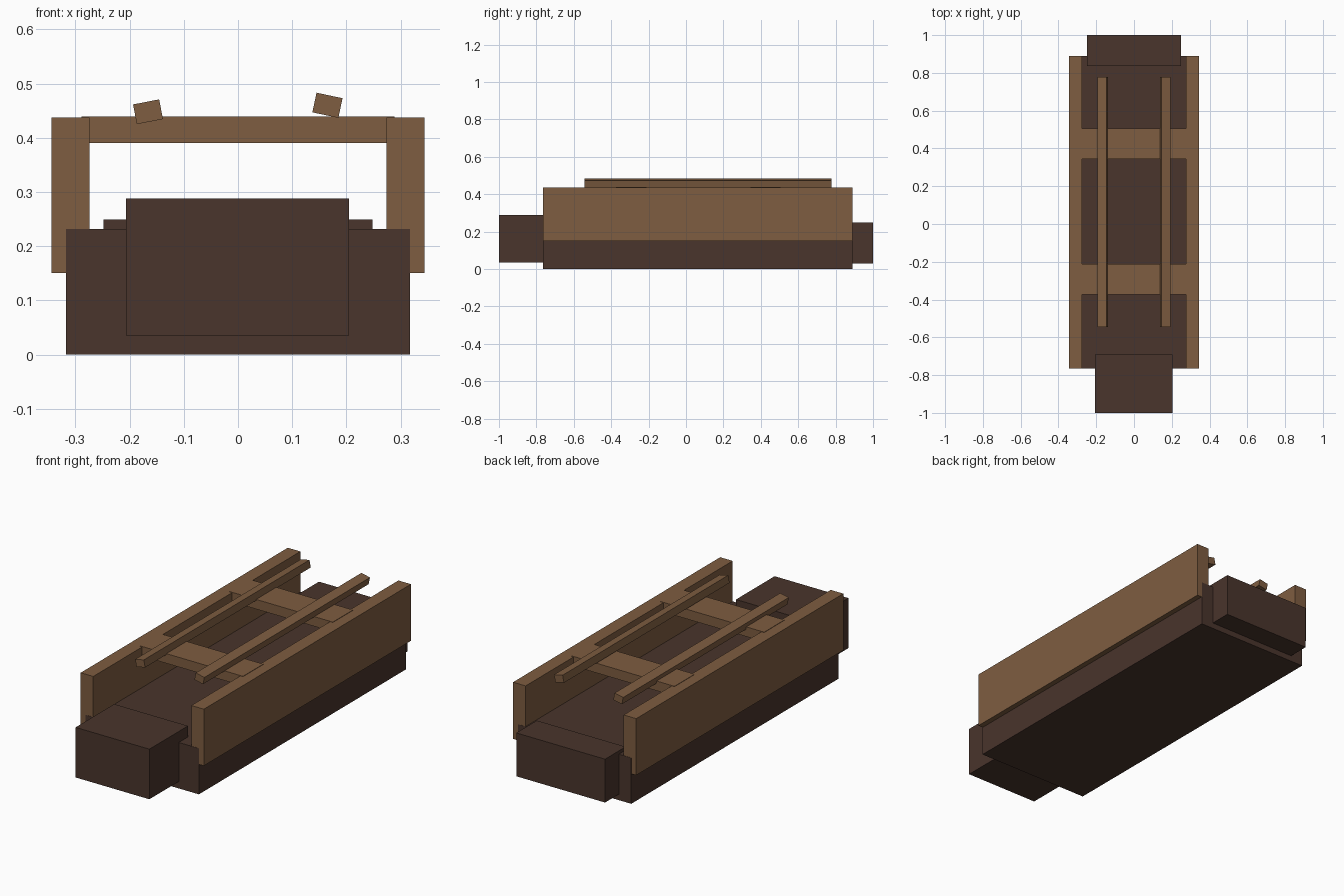
import bpy, bmesh, math

if "Cube" in bpy.data.objects:
    bpy.data.objects.remove(bpy.data.objects["Cube"])


def material(name, rgb):
    m = bpy.data.materials.new(name)
    m.diffuse_color = (*rgb, 1.0)
    m.use_nodes = True
    m.node_tree.nodes["Principled BSDF"].inputs["Base Color"].default_value = m.diffuse_color
    return m


DARK = material("dark_wood", (0.067, 0.035, 0.025))
BROWN = material("light_wood", (0.209, 0.109, 0.052))


def box(name, x, y, z, mat, tilt=0.0):
    """Box from (min, max) ranges, tilted about its own long y axis."""
    bm = bmesh.new()
    bmesh.ops.create_cube(bm, size=1.0)
    size = [r[1] - r[0] for r in (x, y, z)]
    bmesh.ops.scale(bm, vec=size, verts=bm.verts)
    mesh = bpy.data.meshes.new(name)
    bm.to_mesh(mesh)
    bm.free()
    mesh.materials.append(mat)
    ob = bpy.data.objects.new(name, mesh)
    ob.location = [(r[0] + r[1]) / 2 for r in (x, y, z)]
    ob.rotation_euler.y = math.radians(tilt)
    bpy.context.collection.objects.link(ob)
    return ob


# Solid base with a block at each end
box("base", (-0.317, 0.317), (-0.765, 0.89), (0.0, 0.232), DARK)
box("front_block", (-0.207, 0.205), (-1.0, -0.692), (0.035, 0.288), DARK)
box("back_block", (-0.248, 0.248), (0.836, 1.0), (0.03, 0.249), DARK)

# Side boards, ends a hair inside the base
for side, x in (("left", (-0.344, -0.274)), ("right", (0.274, 0.344))):
    box(side + "_side_board", x, (-0.764, 0.889), (0.151, 0.437), BROWN)

# Cross planks spanning the boards
for end, y in (("front", (-0.373, -0.211)), ("back", (0.344, 0.505))):
    box(end + "_cross_plank", (-0.289, 0.289), y, (0.39, 0.439), BROWN)

# Thin tilted rails lying on the planks
for side, cx, cz, tilt in (("left", -0.166, 0.448, -11), ("right", 0.165, 0.46, 12)):
    box(side + "_rail", (cx - 0.0245, cx + 0.0245), (-0.544, 0.778),
        (cz - 0.0185, cz + 0.0185), BROWN, tilt)
